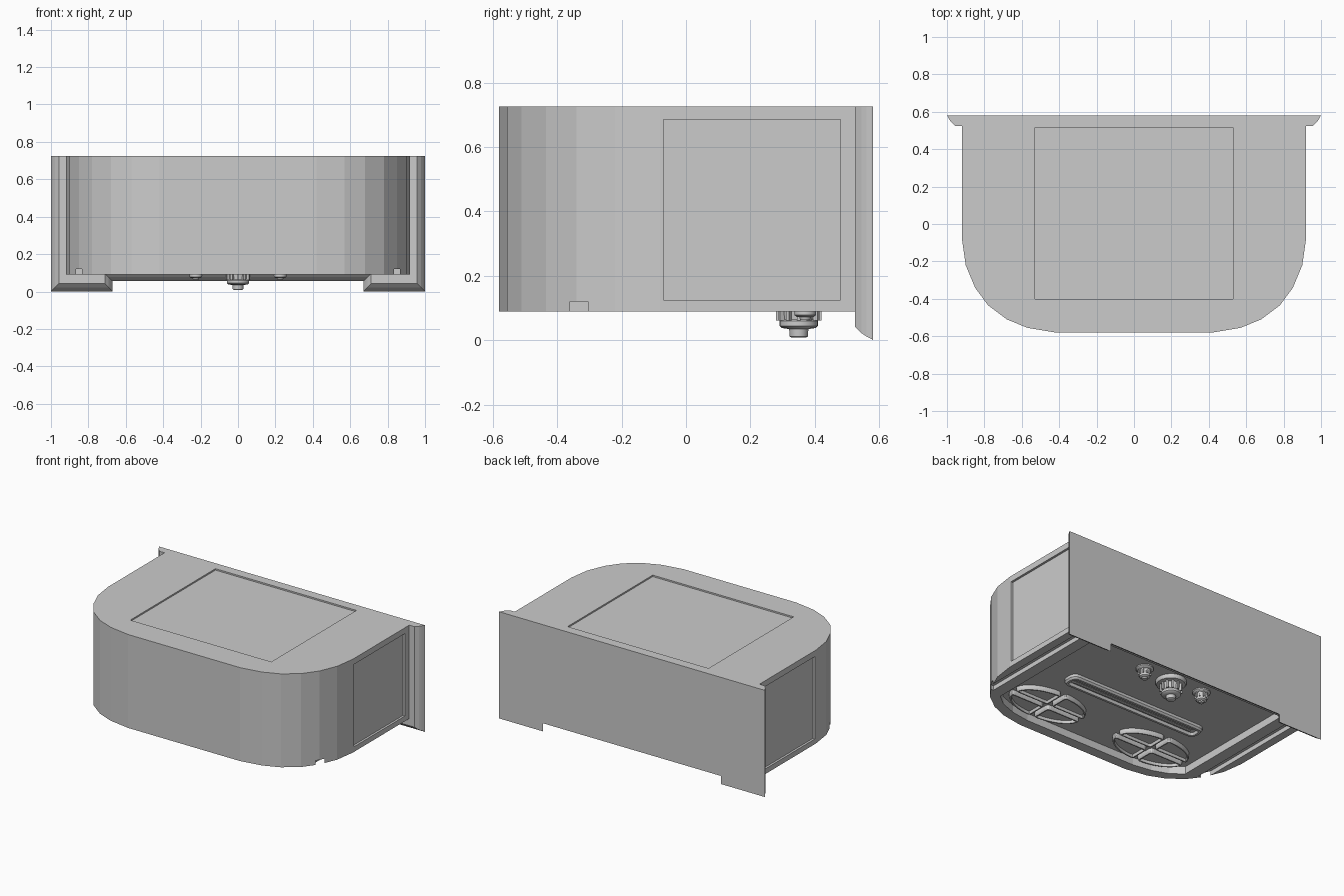
import bpy, bmesh, math
from mathutils import Vector

if "Cube" in bpy.data.objects:
    bpy.data.objects.remove(bpy.data.objects["Cube"])


def loft(name, rings, cap=True):
    """Skin a list of equal-length 3D loops and close both ends."""
    bm = bmesh.new()
    vs = [[bm.verts.new(p) for p in r] for r in rings]
    n = len(rings[0])
    for a, b in zip(vs, vs[1:]):
        for i in range(n):
            j = (i + 1) % n
            bm.faces.new((a[i], a[j], b[j], b[i]))
    if cap:
        bm.faces.new(vs[0][::-1])
        bm.faces.new(vs[-1])
    bmesh.ops.recalc_face_normals(bm, faces=bm.faces)
    me = bpy.data.meshes.new(name)
    bm.to_mesh(me)
    bm.free()
    ob = bpy.data.objects.new(name, me)
    bpy.context.collection.objects.link(ob)
    return ob


def prism(name, pts, z0, z1):
    return loft(name, [[(x, y, z) for x, y in pts] for z in (z0, z1)])


def box(name, x0, x1, y0, y1, z0, z1):
    return prism(name, [(x0, y0), (x1, y0), (x1, y1), (x0, y1)], z0, z1)


def mirrored(half):
    return half + [(-x, y) for x, y in reversed(half)]


def rounded(pts, r, n=4):
    """Round the corners of a polygon with quadratic curves."""
    out = []
    for i, p in enumerate(pts):
        p = Vector(p)
        a, b = Vector(pts[i - 1]) - p, Vector(pts[(i + 1) % len(pts)]) - p
        a = p + a.normalized() * min(r, a.length * .45)
        b = p + b.normalized() * min(r, b.length * .45)
        for k in range(n + 1):
            t = k / n
            q = a * (1 - t) ** 2 + p * 2 * t * (1 - t) + b * t * t
            out.append((q.x, q.y))
    return out


def inset(pts, d):
    """Offset a counter-clockwise polygon inwards."""
    out = []
    for i, p in enumerate(pts):
        p = Vector(p)
        e1 = (p - Vector(pts[i - 1])).normalized()
        e2 = (Vector(pts[(i + 1) % len(pts)]) - p).normalized()
        n1, n2 = Vector((-e1.y, e1.x)), Vector((-e2.y, e2.x))
        q = p + (n1 + n2) * d / max(.4, 1 + n1.dot(n2))
        out.append((q.x, q.y))
    return out


FLOOR = .14   # level of the recessed underside

# main housing with faceted front corners
half = [(.92, .56), (.92, -.08), (.90, -.22), (.85, -.34), (.78, -.435),
        (.68, -.51), (.57, -.555), (.42, -.58)]
body = prism("housing", mirrored(half), .09, .725)

# recesses: underside, top panel, side panels and side slots
under = [(.735, .515), (.735, -.39), (.66, -.45), (.55, -.49), (.42, -.51)]
cutters = [prism("underside_cutter", mirrored(under), 0, FLOOR),
           box("top_panel_cutter", -.53, .53, -.40, .515, .715, .8)]
for s, side in ((1, "right"), (-1, "left")):
    xs = sorted((s * .905, s * 1.1))
    cutters.append(box(side + "_panel_cutter", *xs, -.07, .48, .125, .685))
    xs = sorted((s * .815, s * .865))
    cutters.append(box(side + "_slot_cutter", *xs, -.36, .50, 0, .12))
for c in cutters:
    m = body.modifiers.new(c.name, 'BOOLEAN')
    m.operation, m.solver, m.object = 'DIFFERENCE', 'EXACT', c
bpy.context.view_layer.objects.active = body
for m in list(body.modifiers):
    bpy.ops.object.modifier_apply(modifier=m.name)
for c in cutters:
    bpy.data.objects.remove(c)

# back plate: stepped outline with a moulded front edge, flat at the top
rings = []
for d, y in ((0, .58), (.004, .576), (.012, .56), (.022, .545), (.036, .531), (.042, .525)):
    h = [(1 - d, .725), (1 - d, d), (.67 + d, d), (.67 + d, .055 + d)]
    rings.append([(x, y, z) for x, z in mirrored(h)])
loft("back_plate", rings)


def raised_frame(name, pts, z, h, w):
    """Raised rim with a sunken centre, hanging from level z."""
    steps = ((0, z + .005), (0, z - h * .6), (w * .3, z - h), (w * .8, z - h), (w, z - h * .4))
    return loft(name, [[(x, y, zz) for x, y in inset(pts, d)] for d, zz in steps])


# long vent across the underside
vent = rounded([(-.52, -.065), (.52, -.065), (.52, .055), (-.52, .055)], .05)
raised_frame("long_vent", vent, FLOOR, .03, .03)
for k, y in enumerate((-.02, .01)):
    box("vent_slat_%d" % k, -.46, .46, y - .006, y + .006, FLOOR - .018, FLOOR)

# speaker grilles: four rounded quadrants on each side
A, B, G = .27, .155, .014
arc = [(G + (A - G) * math.cos(t), G + (B - G) * math.sin(t))
       for t in [math.pi / 2 * i / 6 for i in range(7)]]
quad = rounded([(G, G)] + arc, .025, 3)
for cx in (-.41, .41):
    for sx in (-1, 1):
        for sy in (-1, 1):
            p = [(cx + sx * x, -.33 + sy * y) for x, y in quad]
            if sx * sy < 0:
                p.reverse()
            raised_frame("speaker_grille", p, FLOOR, .03, .016)


def lathe(name, prof, cx, cy, n=24):
    ang = [2 * math.pi * i / n for i in range(n)]
    ob = loft(name, [[(cx + r * math.cos(a), cy + r * math.sin(a), z) for a in ang]
                     for r, z in prof])
    bpy.ops.object.select_all(action='DESELECT')
    ob.select_set(True)
    bpy.context.view_layer.objects.active = ob
    bpy.ops.object.shade_smooth_by_angle(angle=math.radians(35))


def ribs(cx, cy, r0, r1, w, z0, z1, n=12):
    for i in range(n):
        a = 2 * math.pi * i / n
        c, s = math.cos(a), math.sin(a)
        pts = [(cx + r * c - t * s, cy + r * s + t * c)
               for r, t in ((r0, -w), (r1, -w), (r1, w), (r0, w))]
        prism("knob_rib", pts, z0, z1)


# large centre knob
lathe("centre_knob", [(.095, .145), (.095, .125), (.088, .115), (.06, .11), (.055, .065),
                      (.06, .06), (.06, .045), (.052, .038), (.03, .035),
                      (.028, .012), (.022, .008)], 0, .35)
ribs(0, .35, .045, .07, .006, .062, .115)

# small knobs either side
for x in (-.225, .225):
    lathe("small_knob", [(.055, .145), (.055, .132), (.05, .126), (.036, .122), (.033, .09),
                         (.034, .085), (.033, .078), (.027, .073), (.018, .072),
                         (.016, .063)], x, .37)
    ribs(x, .37, .028, .042, .004, .092, .125, 10)
